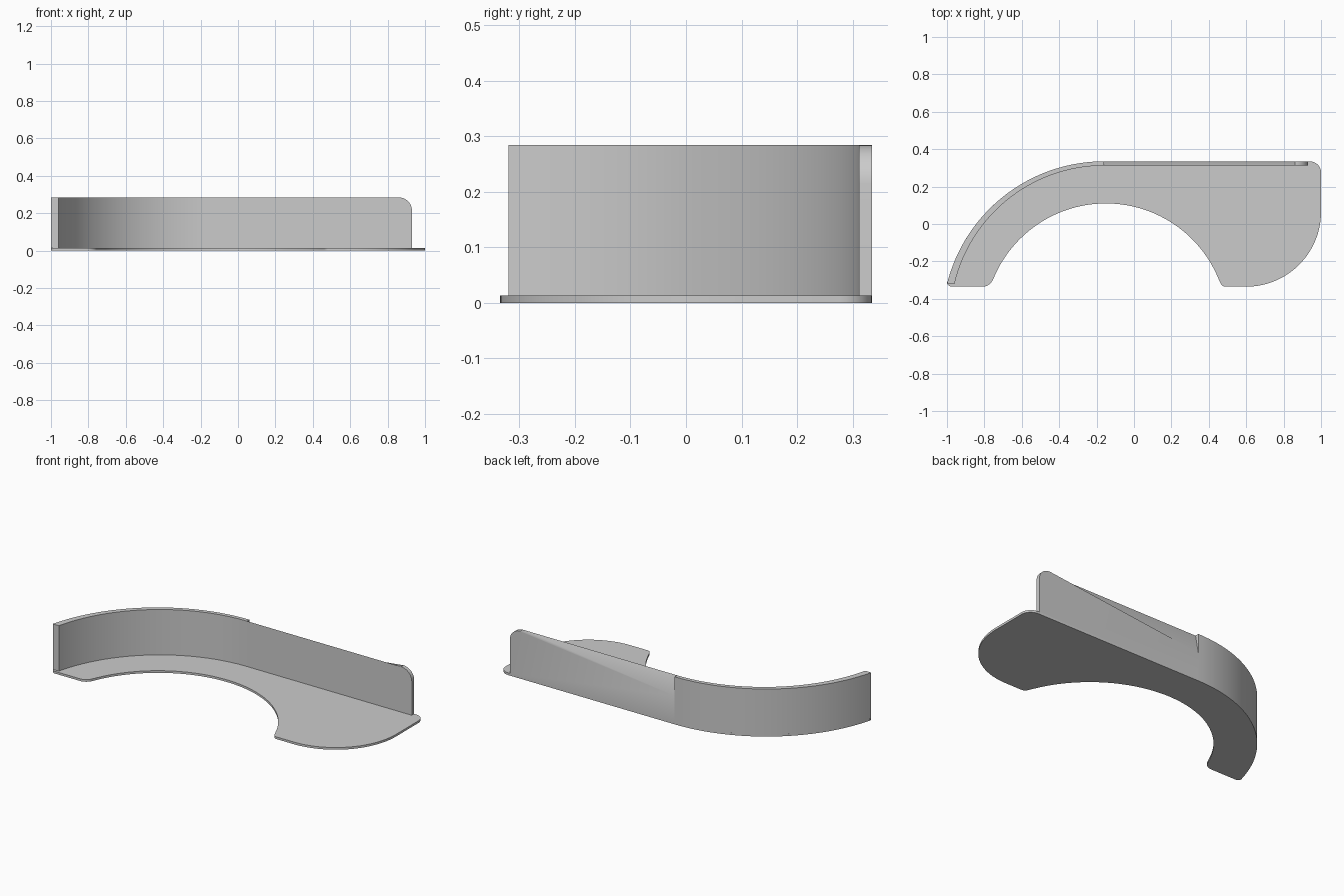
import bpy
import bmesh
from math import cos, sin, radians

cube = bpy.data.objects.get("Cube")
if cube:
    bpy.data.objects.remove(cube, do_unlink=True)

GREY = (0.6, 0.6, 0.6)
PLATE_TOP, WALL_TOP = 0.013, 0.284
BACK, INNER = 0.335, 0.312      # back and front planes of the straight wall
JOINT = -0.16                   # where the curved wall meets the straight one

grey = bpy.data.materials.new("plain grey")
grey.use_nodes = True
grey.diffuse_color = (*GREY, 1)
grey.node_tree.nodes["Principled BSDF"].inputs["Base Color"].default_value = (*GREY, 1)


def arc(cx, cy, r, start, end, steps):
    """Points along a circular arc, angles in degrees."""
    angles = [radians(start + (end - start) * i / steps) for i in range(steps + 1)]
    return [(cx + r * cos(a), cy + r * sin(a)) for a in angles]


def loft(name, ring_a, ring_b):
    """Closed solid between two matching outlines."""
    bm = bmesh.new()
    a = [bm.verts.new(p) for p in ring_a]
    b = [bm.verts.new(p) for p in ring_b]
    bm.faces.new(a)
    bm.faces.new(b)
    for i in range(len(a)):
        j = (i + 1) % len(a)
        bm.faces.new((a[i], a[j], b[j], b[i]))
    bmesh.ops.recalc_face_normals(bm, faces=bm.faces)
    mesh = bpy.data.meshes.new(name)
    bm.to_mesh(mesh)
    bm.free()
    mesh.materials.append(grey)
    obj = bpy.data.objects.new(name, mesh)
    bpy.context.collection.objects.link(obj)
    bpy.ops.object.select_all(action='DESELECT')
    obj.select_set(True)
    bpy.context.view_layer.objects.active = obj
    bpy.ops.object.shade_smooth_by_angle(angle=radians(30))
    return obj


def extrude(name, outline, low, high):
    return loft(name, [(x, y, low) for x, y in outline],
                [(x, y, high) for x, y in outline])


# Flat base plate with a round cut-out and a wide lobe on one side
plate = (arc(JOINT, -0.531, 0.866, 90, 165.2, 40)
         + arc(-0.975, -0.31, 0.025, 180, 270, 6)
         + arc(-0.81, -0.275, 0.06, 270, 340, 8)
         + arc(-0.15, -0.541, 0.651, 157.3, 22.7, 56)
         + arc(0.49, -0.305, 0.03, 202, 270, 6)
         + arc(0.6, 0.065, 0.4, 270, 360, 32)
         + arc(0.94, 0.275, 0.06, 0, 90, 8))
extrude("base_plate", plate, 0, PLATE_TOP)

# Curved wall, slightly thicker towards its free end
curve = (arc(JOINT, -0.531, 0.866, 90, 165.9, 40)
         + arc(JOINT, -0.51, 0.822, 166.6, 90, 40))
extrude("curved_wall", curve, PLATE_TOP, WALL_TOP)

# Straight wall with a rounded end; its back is sloped off towards the joint
end = [(JOINT, PLATE_TOP), (0.93, PLATE_TOP)] + arc(0.86, WALL_TOP - 0.07, 0.07, 0, 90, 10)
front = end + [(JOINT, WALL_TOP)]
back = end + [(JOINT, 0.17)]
loft("straight_wall", [(x, INNER, z) for x, z in front],
     [(x, BACK, z) for x, z in back])
